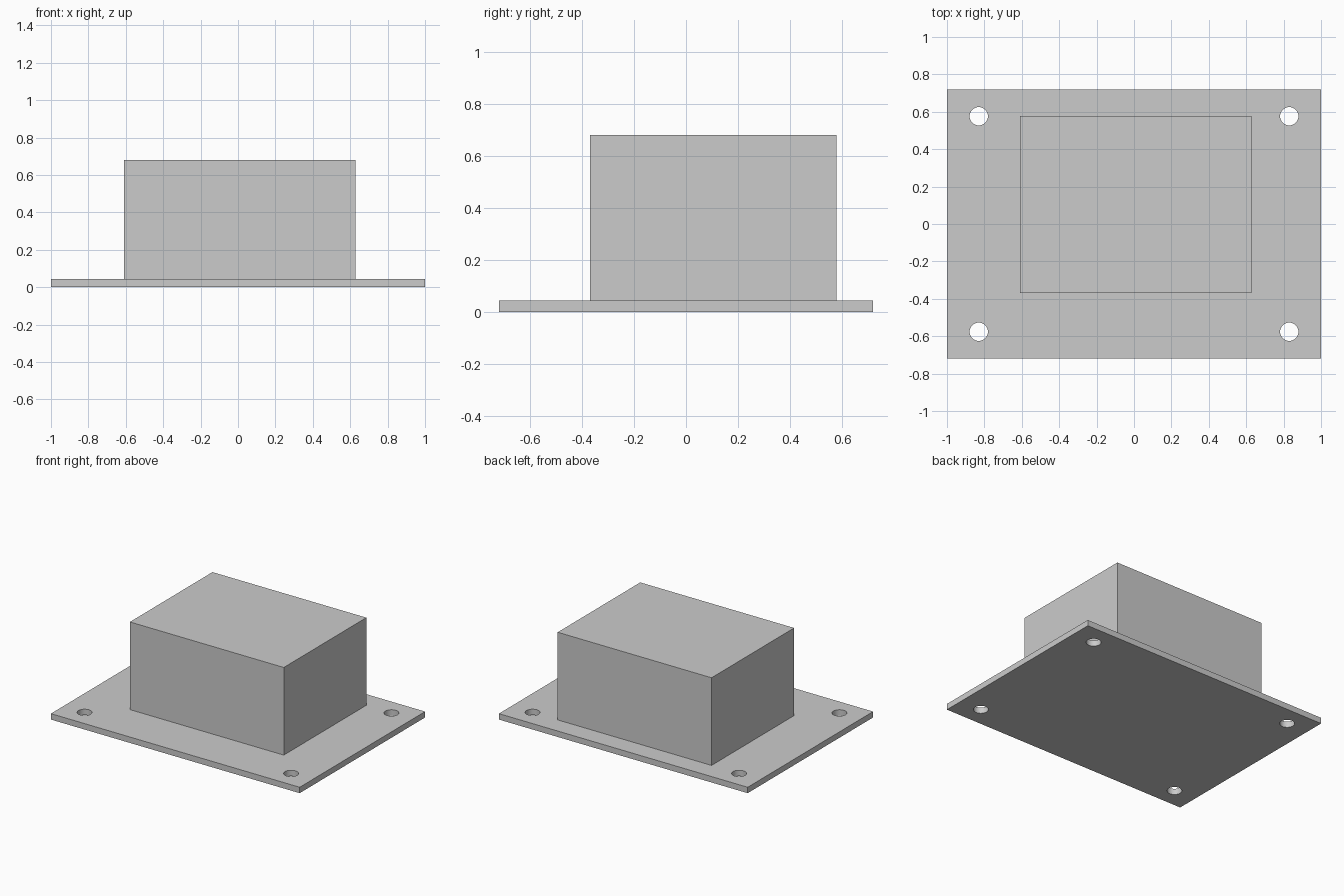
import bpy
import math

cube = bpy.data.objects.get("Cube")
if cube:
    bpy.data.objects.remove(cube, do_unlink=True)

PLATE_TOP = 0.043
HOLE_X, HOLE_Y, HOLE_RADIUS = 0.83, 0.576, 0.049

grey = bpy.data.materials.new("light_grey")
grey.use_nodes = True
grey.diffuse_color = (0.6, 0.6, 0.6, 1)
grey.node_tree.nodes["Principled BSDF"].inputs["Base Color"].default_value = (0.6, 0.6, 0.6, 1)


def block(name, low, high):
    """Box between two opposite corners."""
    centre = [(a + b) / 2 for a, b in zip(low, high)]
    bpy.ops.mesh.primitive_cube_add(size=1, location=centre)
    obj = bpy.context.object
    obj.name = name
    obj.scale = [b - a for a, b in zip(low, high)]
    bpy.ops.object.transform_apply(location=True, rotation=False, scale=True)
    obj.data.materials.append(grey)
    return obj


# Mounting plate and the housing standing on it, offset towards the back
plate = block("base_plate", (-1, -0.72, 0), (1, 0.72, PLATE_TOP))
block("housing", (-0.61, -0.37, PLATE_TOP), (0.627, 0.578, 0.68))

# Round screw holes through the four corners of the plate
for x in (-HOLE_X, HOLE_X):
    for y in (-HOLE_Y, HOLE_Y):
        bpy.ops.mesh.primitive_cylinder_add(vertices=48, radius=HOLE_RADIUS,
                                            depth=0.2, location=(x, y, 0))
        cutter = bpy.context.object
        cutter.name = "hole_cutter"
        cutter.hide_render = True
        cutter.data.materials.append(grey)
        cut = plate.modifiers.new("screw_hole", 'BOOLEAN')
        cut.operation = 'DIFFERENCE'
        cut.solver = 'EXACT'
        cut.object = cutter
        bpy.context.view_layer.objects.active = plate
        bpy.ops.object.modifier_apply(modifier=cut.name)
        bpy.data.objects.remove(cutter, do_unlink=True)

# Smooth hole walls with crisp rims
bpy.ops.object.select_all(action='DESELECT')
plate.select_set(True)
bpy.context.view_layer.objects.active = plate
bpy.ops.object.shade_smooth_by_angle(angle=math.radians(30))
